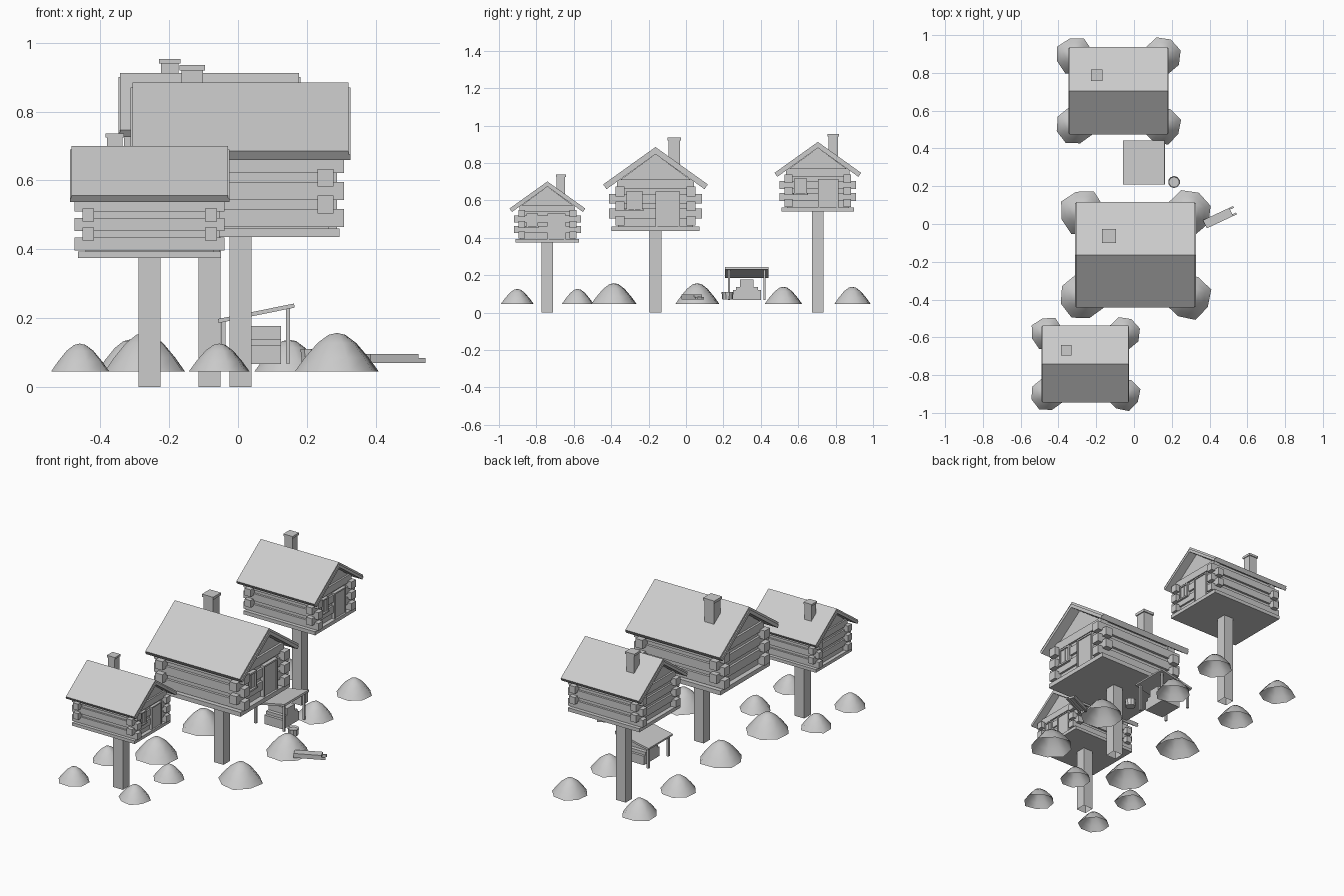
import bpy, bmesh, math
from mathutils import Matrix, Vector

cube = bpy.data.objects.get("Cube")
if cube:
    bpy.data.objects.remove(cube, do_unlink=True)

grey = bpy.data.materials.new("plain_grey")
grey.use_nodes = True
COLOUR = (0.6, 0.6, 0.6, 1)
grey.diffuse_color = COLOUR
grey.node_tree.nodes["Principled BSDF"].inputs["Base Color"].default_value = COLOUR


def finish(name, bm, place, open_bottom=False):
    bmesh.ops.recalc_face_normals(bm, faces=bm.faces[:])
    if open_bottom:
        down = [f for f in bm.faces if f.normal.z < -0.9]
        bmesh.ops.delete(bm, geom=down, context='FACES')
    mesh = bpy.data.meshes.new(name)
    bm.to_mesh(mesh)
    bm.free()
    mesh.materials.append(grey)
    obj = bpy.data.objects.new(name, mesh)
    obj.matrix_world = place
    bpy.context.collection.objects.link(obj)
    return obj


def boxes(name, ranges, place=Matrix(), open_bottom=False):
    """One object from boxes given as (x0, x1, y0, y1, z0, z1)."""
    bm = bmesh.new()
    for x0, x1, y0, y1, z0, z1 in ranges:
        m = Matrix.Translation(((x0 + x1) / 2, (y0 + y1) / 2, (z0 + z1) / 2))
        m = m @ Matrix.Diagonal((x1 - x0, y1 - y0, z1 - z0, 1))
        bmesh.ops.create_cube(bm, size=1, matrix=m)
    return finish(name, bm, place, open_bottom)


def prism(name, profile, half, place):
    """Extrude a (y, z) profile along x."""
    bm = bmesh.new()
    face = bm.faces.new([bm.verts.new((-half, y, z)) for y, z in profile])
    new = bmesh.ops.extrude_face_region(bm, geom=[face])["geom"]
    bmesh.ops.translate(bm, vec=(2 * half, 0, 0),
                        verts=[v for v in new if isinstance(v, bmesh.types.BMVert)])
    return finish(name, bm, place)


def roof_layer(name, top, bottom, half, place):
    """Chevron layer lying between two depths below the roof surface."""
    a = math.atan2(0.20, 0.28)

    def side(depth):
        ridge = (0, 0.45 - depth / math.cos(a))
        eave = (0.28 - depth * math.sin(a), 0.25 - depth * math.cos(a))
        return ridge, eave
    (r0, e0), (r1, e1) = side(top), side(bottom)
    prism(name, [r0, e0, e1, r1, (-e1[0], e1[1]), (-e0[0], e0[1])], half, place)


def mound(name, place, turn):
    bm = bmesh.new()
    sides = 8
    rings = []
    for r, z in ((1, 0), (0.76, 0.36), (0.46, 0.74), (0.2, 0.95)):
        ring = []
        for i in range(sides):
            t = math.tau * i / sides + turn
            k = r * (1 + 0.05 * math.sin(3 * i + turn))
            ring.append(bm.verts.new((0.122 * k * math.cos(t),
                                      0.122 * k * math.sin(t), 0.112 * z)))
        rings.append(ring)
    tip = bm.verts.new((0, 0, 0.112))
    for i in range(sides):
        j = (i + 1) % sides
        for lo, hi in zip(rings, rings[1:]):
            bm.faces.new((lo[i], lo[j], hi[j], hi[i]))
        bm.faces.new((rings[-1][i], rings[-1][j], tip))
    for f in bm.faces:
        f.smooth = True
    finish(name, bm, place)


def cabin(label, x, y, z, s):
    place = Matrix.Translation((x, y, z)) @ Matrix.Scale(s, 4)
    # supporting post, open at the bottom
    boxes(label + "_post", [(x - .032, x + .032, y - .031, y + .031, 0, z + .005)],
          open_bottom=True)
    boxes(label + "_floor", [(-.287, .287, -.235, .235, 0, .026)], place)
    boxes(label + "_inner_walls", [(-.257, .257, -.2, .2, .02, .266)], place)
    # interlocking logs
    long_logs, cross_logs = [], []
    for row in range(3):
        base = .03 + .078 * row
        reach = .248 if row < 2 else .205
        for side in (-1, 1):
            c = .19 * side
            long_logs.append((-.301, .301, c - .025, c + .025, base, base + .052))
            c = .2465 * side
            low = base + .039
            cross_logs.append((c - .0235, c + .0235, -reach, reach, low, low + .052))
    boxes(label + "_long_logs", long_logs, place)
    boxes(label + "_cross_logs", cross_logs, place)
    # gable and two-layer roof
    prism(label + "_gable", [(-.2, .266), (.2, .266), (0, .412)], .257, place)
    roof_layer(label + "_roof_top", 0, .012, .314, place)
    roof_layer(label + "_roof_base", .012, .031, .32, place)
    # chimney
    boxes(label + "_chimney", [(-.171, -.109, .069, .131, .3, .486),
                               (-.177, -.103, .063, .137, .484, .5)], place)
    # door with frame
    boxes(label + "_door", [(.25, .274, .008, .125, .026, .205)], place)
    boxes(label + "_door_frame", [(.25, .28, 0, .01, .026, .212),
                                  (.25, .28, .122, .132, .026, .212),
                                  (.25, .28, .01, .122, .202, .212)], place)
    # window with frame, bars and sill
    boxes(label + "_window_pane", [(.25, .272, -.15, -.07, .115, .21)], place)
    boxes(label + "_window_frame", [(.25, .28, -.155, -.145, .115, .215),
                                    (.25, .28, -.079, -.069, .115, .215),
                                    (.25, .28, -.145, -.079, .205, .215),
                                    (.25, .276, -.115, -.109, .12, .205),
                                    (.25, .284, -.16, -.064, .108, .118)], place)
    # mounds at the corners
    for i, (sx, sy) in enumerate(((-1, -1), (1, -1), (1, 1), (-1, 1))):
        spot = Matrix.Translation((x + .28 * s * sx, y + .2225 * s * sy, .045))
        mound(label + "_mound_" + str(i + 1), spot @ Matrix.Scale(s, 4), .3 + i * math.pi / 2)


cabin("front_cabin", -.257, -.741, .375, .724)
cabin("middle_cabin", .0075, -.163, .435, 1)
cabin("back_cabin", -.0825, .705, .54, .827)

# open shelter with a sloping roof
tilt = math.atan2(.045, .222)
boxes("shelter_roof", [(-.113, .113, -.116, .116, -.006, .006)],
      Matrix.Translation((.053, .325, .214)) @ Matrix.Rotation(-tilt, 4, 'Y'))
boxes("shelter_legs", [(x - .006, x + .006, y - .006, y + .006, .068, h)
                       for x, h in ((-.043, .195), (.145, .232)) for y in (.23, .42)])
boxes("stacked_crates", [(0, .125, .25, .40, .066, .12),
                         (0, .125, .267, .385, .12, .138),
                         (0, .125, .288, .362, .138, .177)])

# bucket
bm = bmesh.new()
bmesh.ops.create_cone(bm, cap_ends=True, segments=10, radius1=.028, radius2=.032, depth=.04)
top = max(bm.faces, key=lambda f: f.calc_center_median().z)
bmesh.ops.inset_individual(bm, faces=[top], thickness=.005)
bmesh.ops.translate(bm, verts=top.verts[:], vec=Vector((0, 0, -.008)))
finish("bucket", bm, Matrix.Translation((.212, .222, .09)))

# sled: two runners under a shorter deck
boxes("sled", [(-.088, .088, -.024, -.014, 0, .014),
               (-.088, .088, .014, .024, 0, .014),
               (-.088, .066, -.024, .024, .014, .026)],
      Matrix.Translation((.455, .036, .07)) @ Matrix.Rotation(math.radians(25), 4, 'Z'))
